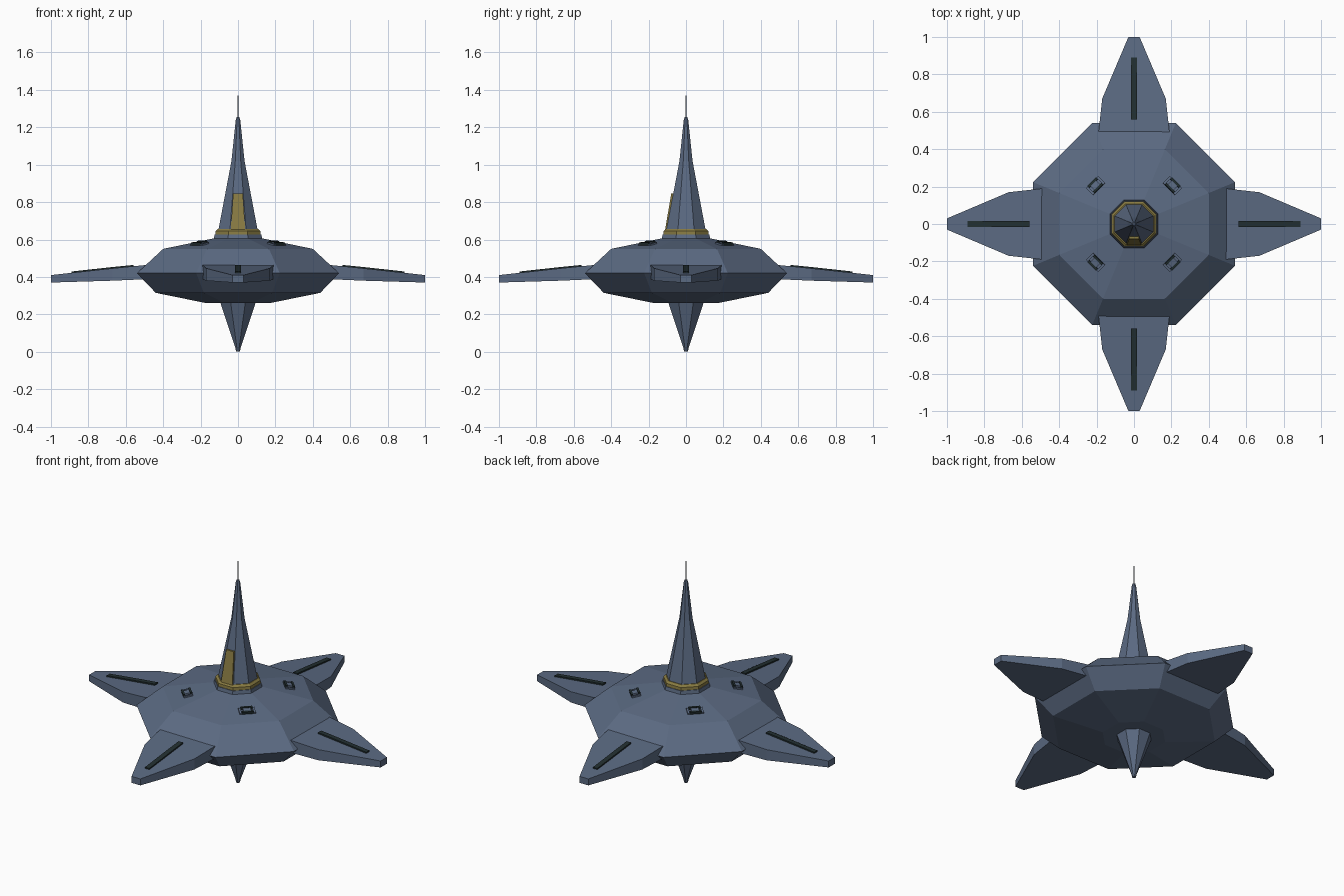
import bpy, math
from mathutils import Matrix, Vector

if "Cube" in bpy.data.objects:
    bpy.data.objects.remove(bpy.data.objects["Cube"])


def material(name, rgb):
    m = bpy.data.materials.new(name)
    m.diffuse_color = (*rgb, 1)
    m.use_nodes = True
    m.node_tree.nodes["Principled BSDF"].inputs["Base Color"].default_value = m.diffuse_color
    return m


BLUE = material("slate blue", (0.105, 0.145, 0.225))
GOLD = material("dull gold", (0.25, 0.20, 0.055))
DARK = material("dark green", (0.016, 0.028, 0.030))
GREY = material("grey metal", (0.12, 0.13, 0.15))


def make(name, verts, faces, mat, matrix=Matrix()):
    me = bpy.data.meshes.new(name)
    me.from_pydata([matrix @ Vector(v) for v in verts], [], faces)
    me.materials.append(mat)
    ob = bpy.data.objects.new(name, me)
    bpy.context.collection.objects.link(ob)
    return ob


def loft(name, rings, mat, n=8):
    """Stack of n-sided rings given as (height, apothem), lowest first."""
    verts, faces = [], []
    for z, a in rings:
        r = a / math.cos(math.pi / n)
        for k in range(n):
            t = (k + 0.5) * math.tau / n
            verts.append((r * math.cos(t), r * math.sin(t), z))
    for i in range(len(rings) - 1):
        for k in range(n):
            a, b = i * n + k, i * n + (k + 1) % n
            faces.append((a, b, b + n, a + n))
    faces.append(tuple(reversed(range(n))))
    faces.append(tuple(range(len(verts) - n, len(verts))))
    return make(name, verts, faces, mat)


def slab(name, bottom, top, mat, matrix=Matrix()):
    """Solid between two matching anticlockwise outlines."""
    n = len(bottom)
    faces = [tuple(reversed(range(n))), tuple(range(n, 2 * n))]
    faces += [(k, (k + 1) % n, (k + 1) % n + n, k + n) for k in range(n)]
    return make(name, bottom + top, faces, mat, matrix)


def box(name, cx, cy, z0, z1, sx, sy, mat, matrix):
    c = [(cx - sx, cy - sy), (cx + sx, cy - sy), (cx + sx, cy + sy), (cx - sx, cy + sy)]
    return slab(name, [(x, y, z0) for x, y in c], [(x, y, z1) for x, y in c], mat, matrix)


# Central body and spires
loft("hull", [(0.26, 0.17), (0.315, 0.44), (0.42, 0.54), (0.55, 0.40), (0.608, 0.12)], BLUE)
loft("lower_spike", [(0.0, 0.010), (0.02, 0.014), (0.265, 0.095)], BLUE)
loft("collar_base", [(0.60, 0.13), (0.627, 0.125)], BLUE)
loft("gold_collar", [(0.62, 0.122), (0.645, 0.12), (0.657, 0.108)], GOLD)
loft("upper_spire", [(0.61, 0.112), (0.655, 0.104), (1.02, 0.035), (1.24, 0.012), (1.255, 0.007)], BLUE)
loft("antenna", [(1.25, 0.0025), (1.37, 0.0025)], GREY, 6)

# Gold panel on the front of the spire
back = [(-0.039, -0.095, 0.65), (0.039, -0.095, 0.65), (0.026, -0.062, 0.845), (-0.026, -0.062, 0.845)]
front = [(x, y - 0.017, z) for x, y, z in back]
slab("spire_panel", back, front, GOLD)

# Four fins, each with a dark strip on top
half = [(0.45, 0.19, 0.390, 0.466), (0.49, 0.19, 0.388, 0.464),
        (0.67, 0.17, 0.380, 0.446), (1.0, 0.03, 0.370, 0.410)]
outline = [(x, -w, b, t) for x, w, b, t in half] + [(x, w, b, t) for x, w, b, t in reversed(half)]
strip = [(x, s * 0.015, z) for x, s, z in
         ((0.56, -1, 0.457), (0.67, -1, 0.446), (0.89, -1, 0.422),
          (0.89, 1, 0.422), (0.67, 1, 0.446), (0.56, 1, 0.457))]
for i in range(4):
    turn = Matrix.Rotation(i * math.pi / 2, 4, 'Z')
    slab(f"fin_{i}", [(x, y, b) for x, y, b, t in outline],
         [(x, y, t) for x, y, b, t in outline], BLUE, turn)
    slab(f"fin_strip_{i}", [(x, y, z - 0.002) for x, y, z in strip],
         [(x, y, z + 0.007) for x, y, z in strip], DARK, turn)

# Four deck hatches on the diagonals, tilted with the deck
slope = math.atan2(0.058, 0.28)
for i in range(4):
    place = (Matrix.Rotation((i + 0.5) * math.pi / 2, 4, 'Z')
             @ Matrix.Translation((0.29, 0, 0.573)) @ Matrix.Rotation(slope, 4, 'Y'))
    box(f"hatch_block_{i}", 0, 0, -0.01, 0.012, 0.016, 0.022, BLUE, place)
    for s in (-1, 1):
        box(f"hatch_bar_{i}_{s}", s * 0.021, 0, -0.01, 0.016, 0.006, 0.034, DARK, place)
        box(f"hatch_side_{i}_{s}", 0, s * 0.040, -0.01, 0.008, 0.026, 0.006, BLUE, place)
